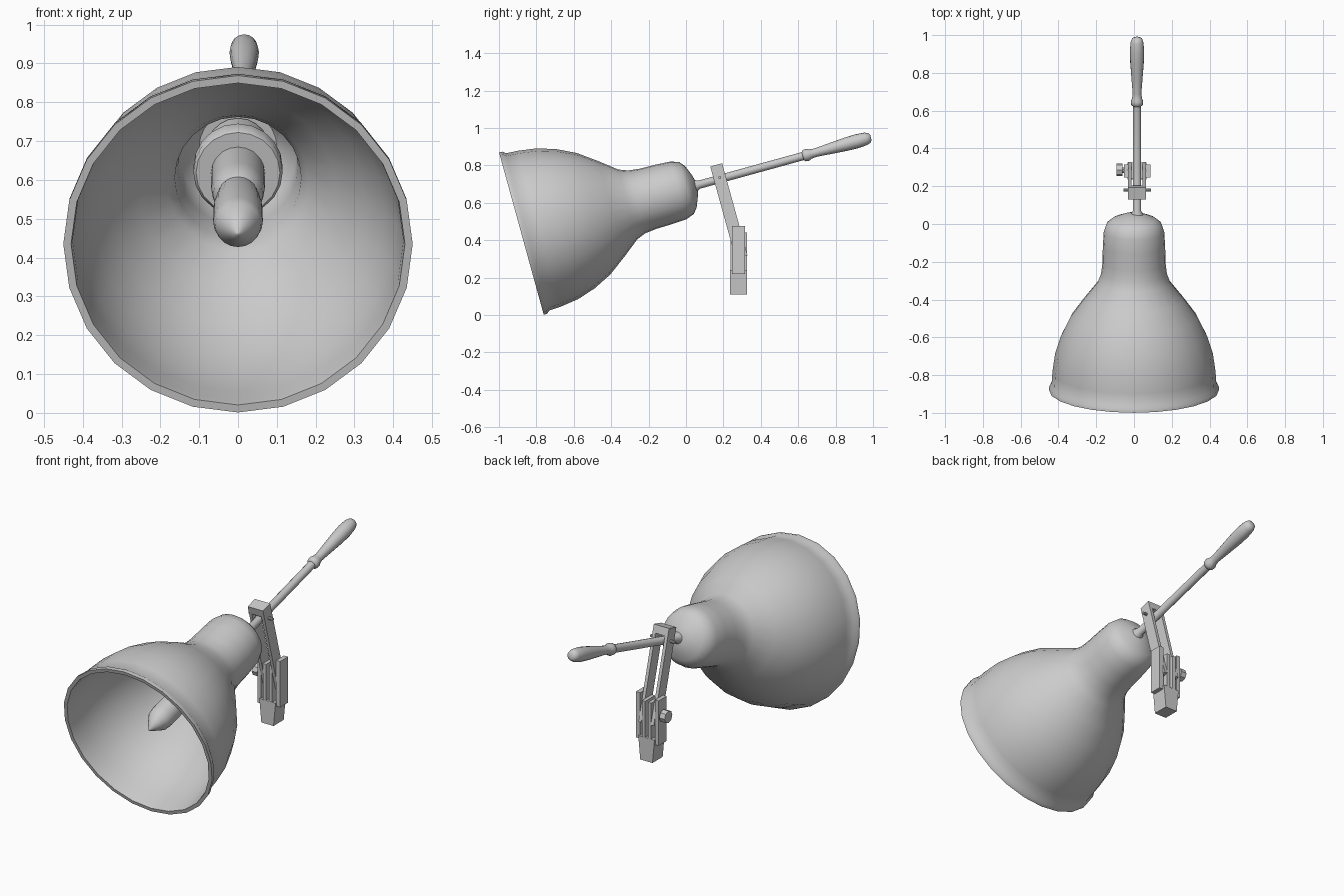
import bpy, bmesh
from math import sin, cos, pi, radians
from mathutils import Matrix, Vector

if "Cube" in bpy.data.objects:
    bpy.data.objects.remove(bpy.data.objects["Cube"])

TILT = Matrix.Rotation(radians(15.4), 4, 'X')
AXIS = Matrix.Translation((0, -0.88, 0.435)) @ TILT   # local +y runs from rim to handle
CX = 0.016                                            # arm and handle sit slightly off centre


def finish(name, bm, smooth=None):
    bmesh.ops.recalc_face_normals(bm, faces=bm.faces)
    me = bpy.data.meshes.new(name)
    bm.to_mesh(me)
    bm.free()
    ob = bpy.data.objects.new(name, me)
    bpy.context.collection.objects.link(ob)
    if smooth:
        bpy.ops.object.select_all(action='DESELECT')
        ob.select_set(True)
        bpy.context.view_layer.objects.active = ob
        bpy.ops.object.shade_smooth_by_angle(angle=radians(smooth))
    return ob


def lathe(name, profile, n, x=0.0, smooth=40):
    """Spin (distance along lamp axis, radius) points round the lamp axis."""
    bm = bmesh.new()
    rings = []
    for t, r in profile:
        rings.append([bm.verts.new(AXIS @ Vector((x + r * cos(2 * pi * i / n), t, r * sin(2 * pi * i / n))))
                      for i in range(n)])
    for a, b in zip(rings, rings[1:]):
        for i in range(n):
            bm.faces.new((a[i], a[(i + 1) % n], b[(i + 1) % n], b[i]))
    bm.faces.new(rings[0])
    bm.faces.new(rings[-1])
    return finish(name, bm, smooth)


def box(name, centre, size, rot=Matrix(), taper=1.0):
    """Box whose bottom face can be narrowed."""
    bm = bmesh.new()
    bmesh.ops.create_cube(bm, size=1)
    for v in bm.verts:
        k = taper if v.co.z < 0 else 1
        v.co = Vector((v.co.x * size[0] * k, v.co.y * size[1], v.co.z * size[2]))
    bm.transform(Matrix.Translation(centre) @ rot)
    return finish(name, bm)


def rod_x(name, x0, x1, y, z, r, n):
    bm = bmesh.new()
    bmesh.ops.create_cone(bm, cap_ends=True, segments=n, radius1=r, radius2=r, depth=x1 - x0)
    bm.transform(Matrix.Translation(((x0 + x1) / 2, y, z)) @ Matrix.Rotation(pi / 2, 4, 'Y'))
    return finish(name, bm, 35)


# Bell shade: outer wall, rim lip and inner wall
outer = [(0.97, 0.03), (0.962, 0.06), (0.94, 0.115), (0.915, 0.145), (0.87, 0.16), (0.79, 0.165),
         (0.7, 0.167), (0.64, 0.174), (0.59, 0.193), (0.5, 0.264), (0.4, 0.337), (0.3, 0.386),
         (0.2, 0.418), (0.1, 0.432), (0.035, 0.436), (0.02, 0.449), (0.0, 0.45)]
inner = [(0.0, 0.43), (0.03, 0.426), (0.1, 0.422), (0.2, 0.408), (0.3, 0.376), (0.4, 0.327),
         (0.5, 0.254), (0.59, 0.182), (0.64, 0.163), (0.75, 0.155), (0.87, 0.15), (0.94, 0.1)]
lathe("shade", outer + inner, 24)

# Bulb and socket inside the shade
lathe("bulb", [(0.1, 0.004), (0.15, 0.038), (0.185, 0.059), (0.22, 0.064), (0.35, 0.063),
               (0.44, 0.055), (0.5, 0.048)], 20, smooth=60)
lathe("socket", [(0.46, 0.052), (0.48, 0.064), (0.54, 0.069), (0.69, 0.069), (0.69, 0.108),
                 (0.7, 0.115), (0.75, 0.115), (0.75, 0.08), (0.93, 0.08)], 20)

# Rod and turned grip
lathe("rod", [(0.95, 0.036), (0.965, 0.034), (0.985, 0.022), (1.57, 0.022)], 12, CX)
lathe("grip", [(1.56, 0.022), (1.568, 0.031), (1.588, 0.033), (1.603, 0.026), (1.63, 0.023),
               (1.72, 0.03), (1.8, 0.036), (1.86, 0.038), (1.91, 0.034), (1.932, 0.026),
               (1.938, 0.012)], 16, CX, 50)

# Swivel strap: two bars joined over the rod, plus pivot pin
pivot = Vector((CX, 0.18, 0.735))
down = TILT.to_3x3() @ Vector((0, 0, -1))
for side, label in ((-1, "left"), (1, "right")):
    off = Vector((side * 0.038, 0, 0))
    box("strap_bar_" + label, pivot + down * 0.185 + off, (0.018, 0.066, 0.51), TILT)
box("strap_top", pivot - down * 0.048, (0.094, 0.066, 0.044), TILT)
rod_x("pivot_pin", -0.056, 0.09, pivot.y, pivot.z, 0.008, 10)

# Wall mount: tapered foot with a fork between and outside the bars
box("mount_foot", (CX, 0.281, 0.175), (0.1, 0.09, 0.13), taper=0.75)
for side, label in ((-1, "left"), (1, "right")):
    box("mount_prong_" + label, (CX + side * 0.019, 0.281, 0.335), (0.02, 0.088, 0.21))
box("clamp_plate_left", (-0.041, 0.28, 0.335), (0.022, 0.07, 0.25))
box("clamp_plate_right", (0.075, 0.28, 0.347), (0.026, 0.07, 0.255))

# Clamp screw with thumb knob
rod_x("clamp_screw", -0.07, 0.08, 0.285, 0.37, 0.014, 10)
rod_x("thumb_knob", -0.093, -0.06, 0.287, 0.37, 0.034, 8)
